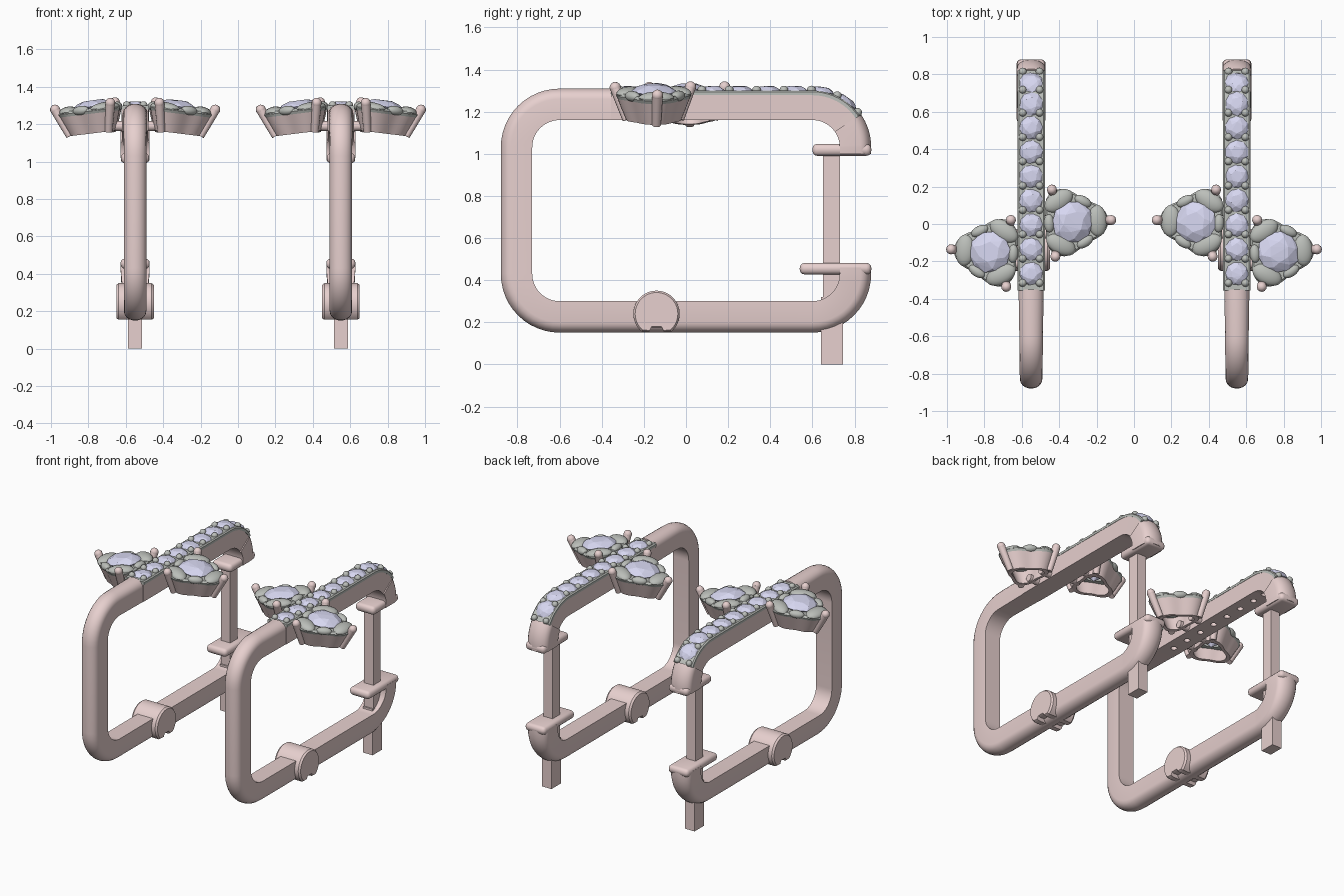
import bpy, bmesh, math, random
from mathutils import Vector, Matrix

if "Cube" in bpy.data.objects:
    bpy.data.objects.remove(bpy.data.objects["Cube"])

random.seed(4)
rad = math.radians


def material(name, col):
    m = bpy.data.materials.new(name)
    m.diffuse_color = (*col, 1)
    m.use_nodes = True
    m.node_tree.nodes["Principled BSDF"].inputs["Base Color"].default_value = m.diffuse_color
    return m


ROSE = material("rose_metal", (0.80, 0.63, 0.62))
GREY = material("white_metal", (0.50, 0.52, 0.49))
STONE = material("stone", (0.68, 0.68, 0.88))


def finish(bm, name, mat, M, smooth=True):
    bm.transform(M)
    bmesh.ops.recalc_face_normals(bm, faces=bm.faces)
    me = bpy.data.meshes.new(name)
    bm.to_mesh(me)
    bm.free()
    me.materials.append(mat)
    ob = bpy.data.objects.new(name, me)
    bpy.context.collection.objects.link(ob)
    if smooth:
        bpy.ops.object.select_all(action='DESELECT')
        ob.select_set(True)
        bpy.context.view_layer.objects.active = ob
        bpy.ops.object.shade_smooth_by_angle(angle=rad(35))
    return ob


def loft(bm, rings, closed=False):
    vs = [[bm.verts.new(p) for p in r] for r in rings]
    n = len(vs[0])
    pairs = list(zip(vs, vs[1:])) + ([(vs[-1], vs[0])] if closed else [])
    for a, b in pairs:
        for i in range(n):
            bm.faces.new((a[i], a[(i + 1) % n], b[(i + 1) % n], b[i]))
    if not closed:
        bm.faces.new(vs[0])
        bm.faces.new(vs[-1])


def sweep(frames, profile, name, mat, M):
    # frame = (y, z, normal angle, width factor); profile = (x, outward offset)
    bm = bmesh.new()
    loft(bm, [[(x * w, y + n * math.cos(a), z + n * math.sin(a)) for x, n in profile]
              for y, z, a, w in frames])
    return finish(bm, name, mat, M)


def arc(cy, cz, a0, a1, w0=1, w1=1, n=12, r=0.28):
    out = []
    for i in range(n + 1):
        t = i / n
        a = rad(a0 + (a1 - a0) * t)
        out.append((cy + r * math.cos(a), cz + r * math.sin(a), a, w0 + (w1 - w0) * t))
    return out


def box(lo, hi, bevel, name, mat, M):
    bm = bmesh.new()
    lo, hi = Vector(lo), Vector(hi)
    bmesh.ops.create_cube(bm, size=1, matrix=Matrix.Translation((lo + hi) / 2) @ Matrix.Diagonal((*(hi - lo), 1)))
    if bevel:
        bmesh.ops.bevel(bm, geom=bm.edges[:], offset=bevel, segments=3, profile=0.5, affect='EDGES')
    return finish(bm, name, mat, M)


def add_cyl(bm, p, q, r1, r2, seg=16):
    p, q = Vector(p), Vector(q)
    R = (q - p).to_track_quat('Z', 'Y').to_matrix().to_4x4()
    bmesh.ops.create_cone(bm, cap_ends=True, segments=seg, radius1=r1, radius2=r2,
                          depth=(q - p).length, matrix=Matrix.Translation((p + q) / 2) @ R)


def add_ball(bm, T, u=12, v=8):
    bmesh.ops.create_uvsphere(bm, u_segments=u, v_segments=v, radius=1, matrix=T)


def add_gem(bm, r, up, down, T):
    # faceted brilliant as the hull of table, star, girdle and culet points
    g = bmesh.new()
    spin = random.uniform(0, 6)
    for n, k, h in ((6, 0.5, up), (6, 0.8, up * 0.6), (10, 1, 0), (1, 0, -down)):
        for i in range(n):
            a = spin + 6.2832 * (i + k) / n
            j = random.uniform(0.94, 1.0)
            g.verts.new((r * k * j * math.cos(a), r * k * j * math.sin(a), h * random.uniform(0.9, 1.05)))
    bmesh.ops.convex_hull(g, input=g.verts[:])
    g.transform(T)
    me = bpy.data.meshes.new("tmp")
    g.to_mesh(me)
    g.free()
    bm.from_mesh(me)
    bpy.data.meshes.remove(me)


def top_frame(s):
    # matrix on the outer top line at length s from the start of the stone row
    if s < 0.955:
        y, z, b = -0.355 + s, 1.31, 0
    else:
        b = (s - 0.955) / 0.28
        y, z = 0.6 + 0.28 * math.sin(b), 1.03 + 0.28 * math.cos(b)
    return Matrix.Translation((0, y, z)) @ Matrix.Rotation(-b, 4, 'X')


def flower(label, M):
    # local frame: +x is the outward prong, rim at z = 0
    def ring(R, amp, z):
        return [((R + amp * math.cos(3 * a)) * math.cos(a), (R + amp * math.cos(3 * a)) * math.sin(a), z)
                for a in (6.28319 * i / 48 for i in range(48))]
    # hollow tapered basket and grey rim
    bm = bmesh.new()
    loft(bm, [ring(.12, .02, -.125), ring(.16, .026, -.02), ring(.13, .02, -.02), ring(.095, .016, -.125)], True)
    finish(bm, label + "_basket", ROSE, M)
    bm = bmesh.new()
    loft(bm, [ring(.16, .026, -.02), ring(.167, .028, -.005), ring(.155, .026, .008),
              ring(.09, .0, .008), ring(.09, .0, -.02)], True)
    finish(bm, label + "_rim", GREY, M)
    # three petals with smaller ones between
    bm = bmesh.new()
    for i in range(3):
        R = Matrix.Rotation(rad(120 * i), 4, 'Z')
        for off, r, sc in ((0, .135, (.052, .085, .03)), (60, .125, (.028, .05, .025))):
            add_ball(bm, R @ Matrix.Rotation(rad(off), 4, 'Z') @ Matrix.Translation((r, 0, .003))
                     @ Matrix.Diagonal((*sc, 1)), 20, 10)
    finish(bm, label + "_petals", GREY, M)
    # prongs with round tips
    bm = bmesh.new()
    for i in range(3):
        R = Matrix.Rotation(rad(120 * i), 4, 'Z')
        p, q = R @ Vector((.145, 0, -.125)), R @ Vector((.207, 0, .025))
        add_cyl(bm, p, q, .021, .026)
        add_ball(bm, Matrix.Translation(q) @ Matrix.Scale(.027, 4))
    finish(bm, label + "_prongs", ROSE, M)
    # centre stone
    bm = bmesh.new()
    add_gem(bm, .115, .032, .1, Matrix.Translation((0, 0, .018)))
    finish(bm, label + "_stone", STONE, M, False)


def earring(label, M):
    # hoop with a rounded outer face, from the lower catch round to the stone row
    d = [(.06, -.15), (.06, -.05)] + [(.06 * math.cos(rad(t)), -.05 + .05 * math.sin(rad(t)))
                                      for t in range(20, 161, 20)] + [(-.06, -.05), (-.06, -.15)]
    frames = ([(.88, .46, 0, 1.3)] + arc(.6, .43, 0, -90, 1.3, 1) + arc(-.6, .43, -90, -180)
              + arc(-.6, 1.03, 180, 90, 1, 1.05) + [(-.35, 1.31, rad(90), 1.12)])
    sweep(frames, d, label + "_hoop", ROSE, M)
    # flat stone bar, its grey seat and the rounded end
    row = [(-.355, 1.31, rad(90), 1)] + arc(.6, 1.03, 90, 34)
    bar = sweep(row, [(.07, -.15), (.072, -.03), (-.072, -.03), (-.07, -.15)], label + "_stone_bar", ROSE, M)
    sweep(row, [(.074, -.032), (.074, -.016), (.066, -.01), (-.066, -.01), (-.074, -.016), (-.074, -.032)],
          label + "_stone_seat", GREY, M)
    sweep(arc(.6, 1.03, 35, 0, 1.3, 1.3) + [(.88, 1.0, 0, 1.25)], d, label + "_top_end", ROSE, M)

    # row of stones, beads and the light holes beneath
    gems, beads, holes = bmesh.new(), bmesh.new(), bmesh.new()
    for k in range(10):
        for sx in (-.045, .045):
            add_ball(beads, top_frame(.04 + .13 * k) @ Matrix.Translation((sx, 0, -.008)) @ Matrix.Scale(.021, 4))
        if k < 9:
            F = top_frame(.09 + .13 * k)
            add_gem(gems, .066, .022, .05, F @ Matrix.Translation((0, 0, -.012)))
            add_cyl(holes, F @ Vector((0, 0, -.17)), F @ Vector((0, 0, -.045)), .02, .02, 12)
    finish(gems, label + "_row_stones", STONE, M, False)
    finish(beads, label + "_row_beads", GREY, M)
    cut = finish(holes, label + "_hole_cutter", ROSE, M, False)
    cut.hide_render = True
    cut.hide_set(True)
    mod = bar.modifiers.new("holes", 'BOOLEAN')
    mod.operation, mod.object, mod.solver = 'DIFFERENCE', cut, 'EXACT'

    # ear post and the two catch plates
    box((-.035, .65, .3), (.035, .73, 1.04), 0, label + "_post", ROSE, M)
    box((-.037, .64, 0), (.037, .745, .32), 0, label + "_post_tip", ROSE, M)
    box((-.075, .6, .99), (.075, .88, 1.047), .024, label + "_upper_plate", ROSE, M)
    box((-.078, .54, .427), (.078, .88, .482), .024, label + "_lower_plate", ROSE, M)

    # hinge barrel, trimmed flat below, with a slot between its two lips
    prof = []
    for i in range(41):
        a = rad(-50 + 280 * i / 40)
        prof.append((-.14 + .11 * math.cos(a), .24 + .11 * math.sin(a)))
    prof += [(-.175, .155), (-.165, .175), (-.115, .175), (-.105, .155)]
    cy, cz = -.14, .24
    bm = bmesh.new()
    loft(bm, [[(x, cy + (y - cy) * k, cz + (z - cz) * k) for y, z in prof]
              for x, k in ((-.1, .92), (-.088, 1), (.088, 1), (.1, .92))])
    finish(bm, label + "_hinge", ROSE, M)

    # two side flowers and their stems
    for nm, side, y, spin in (("outer_flower", -1, -.15, -4), ("inner_flower", 1, .01, 3)):
        T = (Matrix.Translation((.22 * side, y, 1.278)) @ Matrix.Rotation(rad(7 * side), 4, 'Y')
             @ Matrix.Rotation(rad((180 if side < 0 else 0) + spin), 4, 'Z'))
        flower(label + "_" + nm, M @ T)
        bm = bmesh.new()
        for dy in (-.06, .06):
            add_cyl(bm, (.04 * side, y + dy, 1.19), (.14 * side, y + dy, 1.19), .028, .024)
        finish(bm, label + "_" + nm + "_stem", ROSE, M)


for label, sx in (("left", 1), ("right", -1)):
    earring(label, Matrix.Translation((-.55 * sx, 0, 0)) @ Matrix.Diagonal((sx, 1, 1, 1)))
